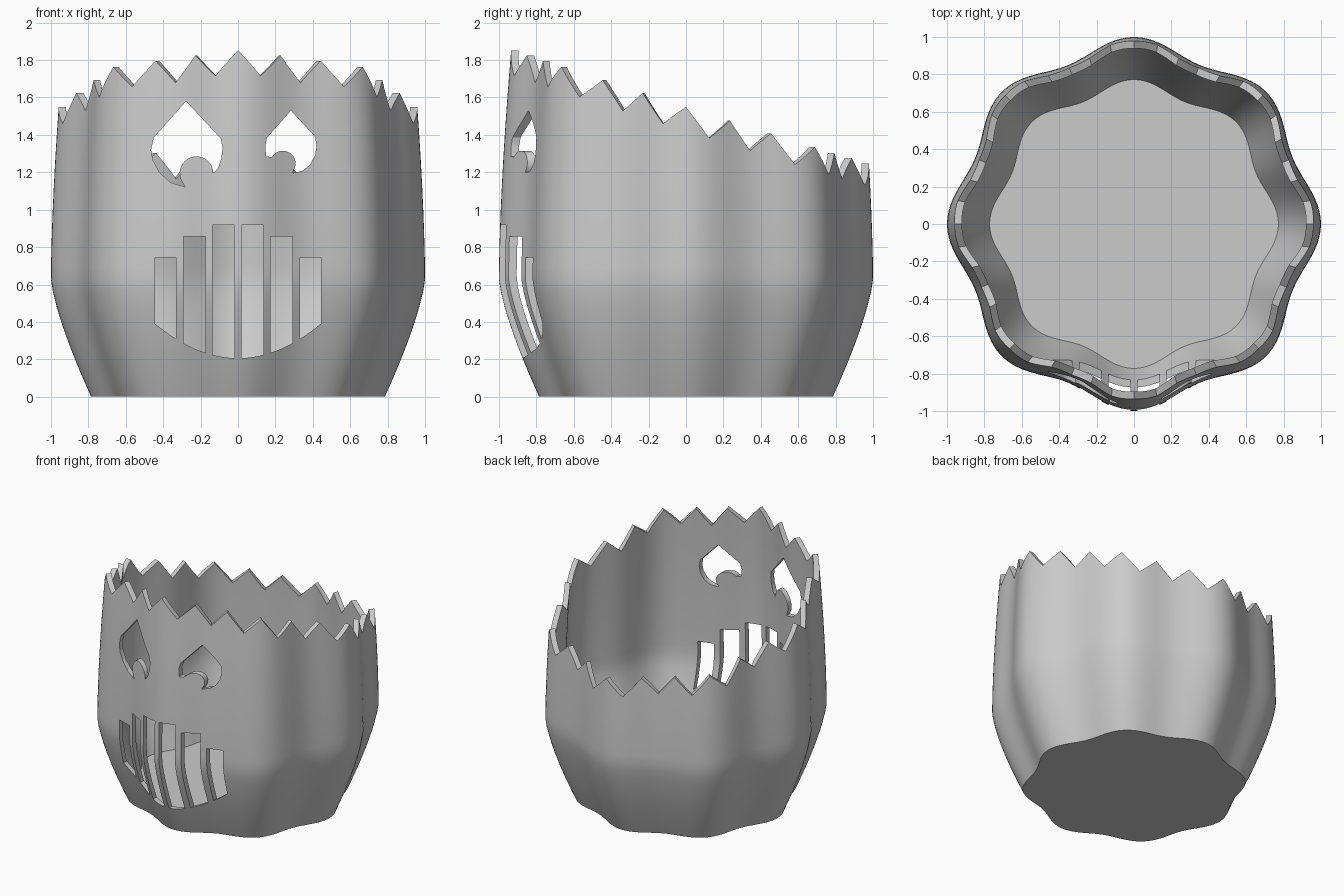
import bpy, bmesh
from math import cos, sin, pi, radians

if "Cube" in bpy.data.objects:
    bpy.data.objects.remove(bpy.data.objects["Cube"])

COLUMNS, TEETH, WALL, FLOOR = 192, 24, 0.04, 0.06

clay = bpy.data.materials.new("plain grey")
clay.use_nodes = True
grey = (0.6, 0.6, 0.6, 1)
clay.diffuse_color = grey
clay.node_tree.nodes["Principled BSDF"].inputs["Base Color"].default_value = grey


def make_object(name, bm):
    bmesh.ops.recalc_face_normals(bm, faces=bm.faces)
    mesh = bpy.data.meshes.new(name)
    bm.to_mesh(mesh)
    bm.free()
    obj = bpy.data.objects.new(name, mesh)
    bpy.context.collection.objects.link(obj)
    mesh.materials.append(clay)
    return obj


def radius(z):
    """Side profile: tapered foot, then a slight lean inwards."""
    if z < 0.63:
        return 1 - 0.215 * ((0.63 - z) / 0.63) ** 1.35
    return 1 - 0.065 * ((z - 0.63) / 1.22) ** 1.6


def lobe(a):
    """Eight shallow rounded ribs around the body."""
    return 0.96 + 0.04 * cos(8 * a)


def rim_height(col):
    """Sloping zigzag rim."""
    a = 2 * pi * col / COLUMNS
    step = COLUMNS // TEETH
    t = (col % step) / step
    notch = min(t, 1 - t) * 2
    return 1.55 - 0.315 * 0.96 * lobe(a) * sin(a) - 0.128 * notch


# Hollow ribbed body: rings up the outside, over the rim and down the inside
def body_ring(bm, height, inset):
    ring = []
    for col in range(COLUMNS):
        a = 2 * pi * col / COLUMNS
        z = height(col)
        r = radius(z) * lobe(a) - inset
        ring.append(bm.verts.new((r * cos(a), r * sin(a), z)))
    return ring


def wall_heights(start):
    low = [start + (1.0 - start) * i / 16 for i in range(17)]
    heights = [lambda c, z=z: z for z in low]
    heights += [lambda c, f=i / 6: 1.0 + (rim_height(c) - 1.0) * f for i in range(1, 7)]
    return heights


bm = bmesh.new()
rings = [body_ring(bm, h, 0) for h in wall_heights(0)]
rings += [body_ring(bm, h, WALL) for h in reversed(wall_heights(FLOOR))]
for lower, upper in zip(rings, rings[1:]):
    for c in range(COLUMNS):
        d = (c + 1) % COLUMNS
        bm.faces.new((lower[c], lower[d], upper[d], upper[c]))
bm.faces.new(rings[0][::-1])
bm.faces.new(rings[-1])
body = make_object("carved_body", bm)


# Openings cut through the front wall
def cutter(name, outline):
    bm = bmesh.new()
    front = [bm.verts.new((x, -1.2, z)) for x, z in outline]
    back = [bm.verts.new((x, -0.5, z)) for x, z in outline]
    bm.faces.new(front)
    bm.faces.new(back[::-1])
    for i in range(len(outline)):
        j = (i + 1) % len(outline)
        bm.faces.new((front[i], front[j], back[j], back[i]))
    obj = make_object(name, bm)
    obj.hide_render = True
    return obj


def arc(cx, cz, r, start, end, n=16):
    angles = [radians(start + (end - start) * i / n) for i in range(n + 1)]
    return [(cx + r * cos(a), cz + r * sin(a)) for a in angles]


# Eyes: pointed almond shapes with a round pupil left standing
right_eye = [(-0.278, 1.58), (-0.45, 1.385), (-0.465, 1.32), (-0.455, 1.265),
             (-0.42, 1.20), (-0.36, 1.145), (-0.283, 1.122)]
right_eye += arc(-0.222, 1.195, 0.09, 215, 0)
right_eye += [(-0.105, 1.225), (-0.088, 1.28), (-0.083, 1.33), (-0.092, 1.38)]

left_eye = [(0.283, 1.53), (0.155, 1.385), (0.146, 1.34), (0.15, 1.285)]
left_eye += arc(0.24, 1.247, 0.068, 150, -40)
left_eye += [(0.294, 1.196), (0.345, 1.208), (0.385, 1.24), (0.412, 1.29),
             (0.42, 1.34), (0.412, 1.39)]

cutters = [cutter("right_eye_cutter", right_eye), cutter("left_eye_cutter", left_eye)]

# Grinning mouth: mirrored upright slots with a curved lower edge
for x0, x1, top in ((0.019, 0.136, 0.917), (0.174, 0.291, 0.858), (0.331, 0.445, 0.745)):
    xs = [x0 + (x1 - x0) * i / 4 for i in range(5)]
    slot = [(x, 0.206 + 0.94 * x * x) for x in xs] + [(x1, top), (x0, top)]
    for side in (1, -1):
        cutters.append(cutter("mouth_slot_cutter", [(side * x, z) for x, z in slot]))

bpy.ops.object.select_all(action="DESELECT")
body.select_set(True)
bpy.context.view_layer.objects.active = body
for tool in cutters:
    cut = body.modifiers.new("opening", "BOOLEAN")
    cut.operation = "DIFFERENCE"
    cut.solver = "EXACT"
    cut.object = tool
    bpy.ops.object.modifier_apply(modifier=cut.name)
    bpy.data.objects.remove(tool)

bpy.ops.object.shade_smooth_by_angle(angle=radians(30))
